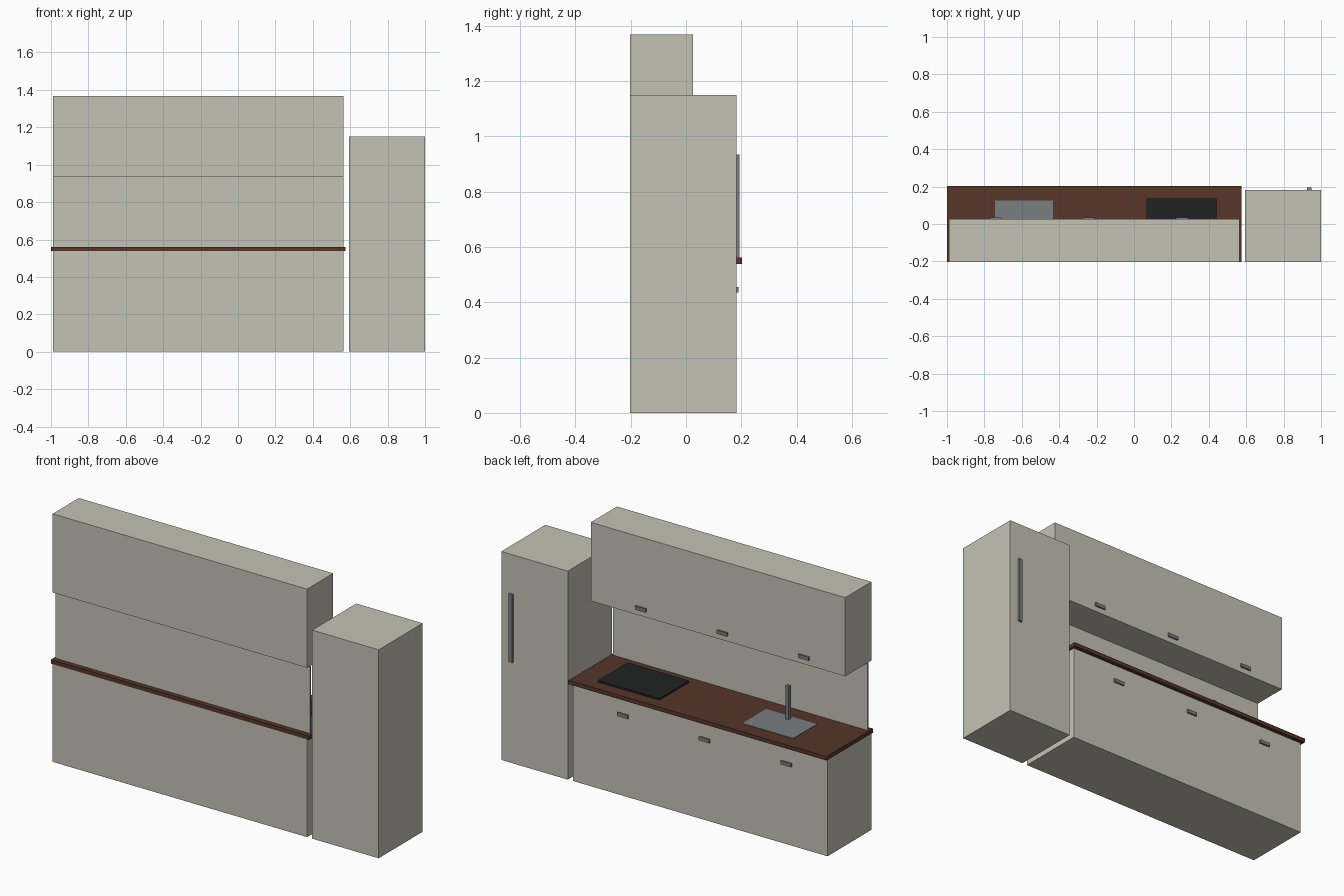
import bpy
import bmesh
from mathutils import Vector

cube = bpy.data.objects.get("Cube")
if cube:
    bpy.data.objects.remove(cube, do_unlink=True)


def material(name, rgb):
    mat = bpy.data.materials.new(name)
    mat.use_nodes = True
    color = (*rgb, 1.0)
    mat.diffuse_color = color
    mat.node_tree.nodes["Principled BSDF"].inputs["Base Color"].default_value = color
    return mat


cream = material("cream_lacquer", (0.56, 0.54, 0.46))
wood = material("dark_wood", (0.093, 0.037, 0.023))
steel = material("grey_steel", (0.195, 0.21, 0.22))
black = material("black_glass", (0.015, 0.016, 0.016))


def box(name, xs, ys, zs, mat):
    """Box spanning the given (low, high) range on each axis."""
    spans = (xs, ys, zs)
    center = Vector([(a + b) / 2 for a, b in spans])
    size = Vector([b - a for a, b in spans])
    bm = bmesh.new()
    bmesh.ops.create_cube(bm, size=1)
    bmesh.ops.scale(bm, vec=size, verts=bm.verts)
    mesh = bpy.data.meshes.new(name)
    bm.to_mesh(mesh)
    bm.free()
    mesh.materials.append(mat)
    obj = bpy.data.objects.new(name, mesh)
    obj.location = center
    bpy.context.collection.objects.link(obj)
    return obj


back = -0.202
base_front = 0.18
wall_front = 0.026
run = (-0.99, 0.563)
counter_top = 0.561
wall_bottom = 0.934

# Cabinet run
box("base_cabinet", run, (back, base_front), (0, 0.539), cream)
box("wall_cabinet", run, (back, wall_front), (wall_bottom, 1.368), cream)
box("backsplash", run, (-0.175, -0.169), (counter_top, wall_bottom), cream)
box("countertop", (-1, 0.575), (back, 0.202), (0.539, counter_top), wood)

# Fridge column with its long handle
box("fridge", (0.594, 1), (back, 0.182), (0, 1.15), cream)
box("fridge_handle", (0.925, 0.948), (0.182, 0.194), (0.56, 0.935), steel)

# Hob, sink and tap
box("hob", (0.067, 0.442), (-0.123, 0.137), (counter_top, 0.571), black)
box("sink", (-0.743, -0.432), (-0.08, 0.126), (counter_top, 0.564), steel)
box("tap", (-0.598, -0.578), (-0.06, -0.04), (0.564, 0.748), steel)

# Short pulls on both rows of cabinets
for row, front, z in (("base", base_front, 0.445), ("wall", wall_front, 0.974)):
    for i in range(3):
        x = -0.74 + 0.498 * i
        box(f"{row}_handle_{i + 1}", (x - 0.032, x + 0.032),
            (front, front + 0.009), (z - 0.01, z + 0.01), steel)
